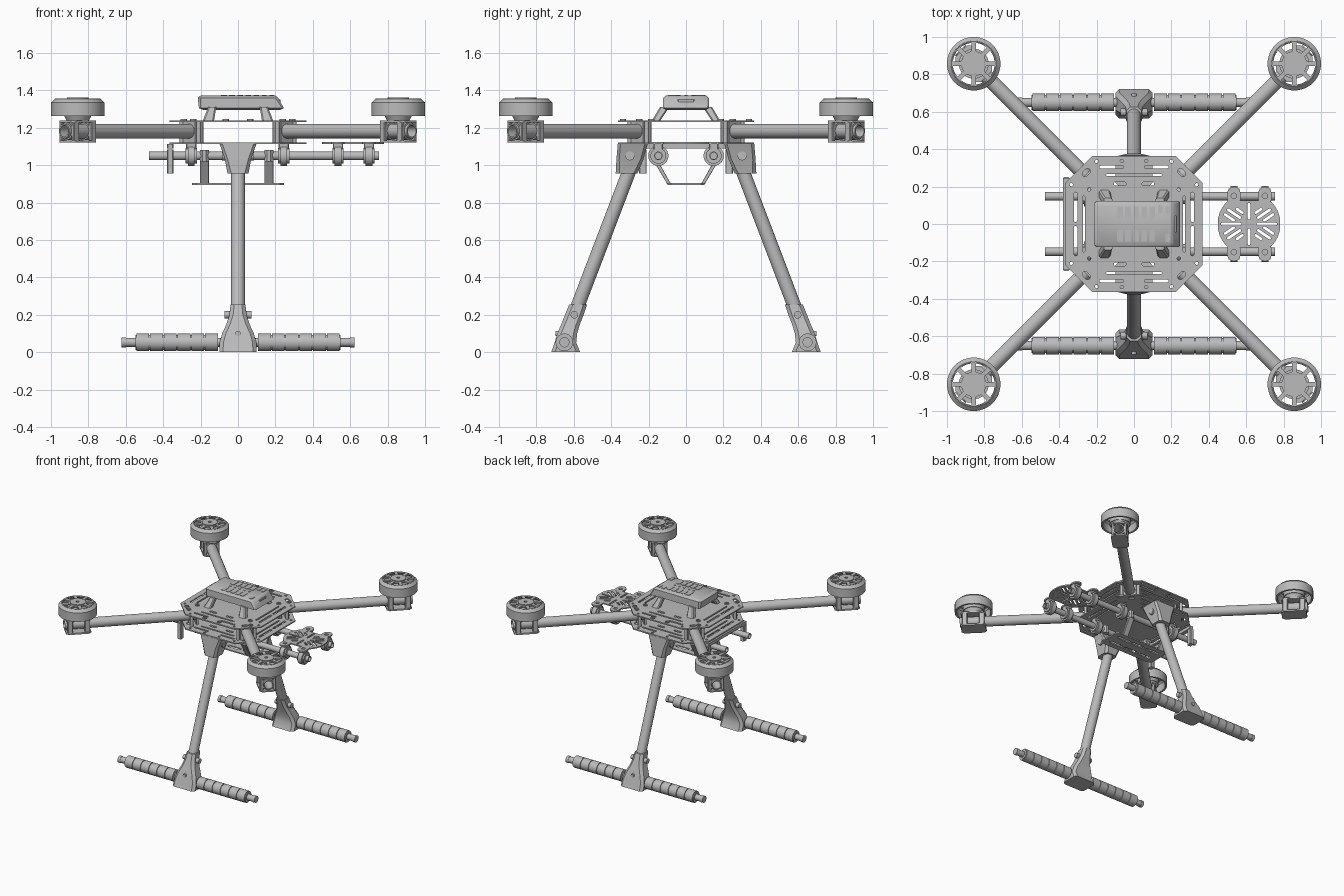
import bpy, bmesh
from math import pi, cos, sin, atan2
from mathutils import Vector, Matrix

if "Cube" in bpy.data.objects:
    bpy.data.objects.remove(bpy.data.objects["Cube"])

grey = bpy.data.materials.new("plain_grey")
grey.use_nodes = True
grey.diffuse_color = (0.5, 0.5, 0.5, 1)
grey.node_tree.nodes["Principled BSDF"].inputs["Base Color"].default_value = (0.5, 0.5, 0.5, 1)
made = []
SIDES = (-1, 1)
CORNERS = [(sx, sy) for sx in SIDES for sy in SIDES]


def add(name, bm, M=Matrix()):
    bm.transform(M)
    bmesh.ops.recalc_face_normals(bm, faces=bm.faces)
    me = bpy.data.meshes.new(name)
    bm.to_mesh(me)
    bm.free()
    me.materials.append(grey)
    ob = bpy.data.objects.new(name, me)
    bpy.context.collection.objects.link(ob)
    made.append(ob)


def loft(name, rings, wrap=False, M=Matrix()):
    """Skin a list of equal point rings; cap the ends unless wrapped."""
    bm = bmesh.new()
    vs = [[bm.verts.new(p) for p in r] for r in rings]
    n = len(vs[0])
    for a, b in zip(vs, vs[1:] + (vs[:1] if wrap else [])):
        for i in range(n):
            j = (i + 1) % n
            bm.faces.new((a[i], a[j], b[j], b[i]))
    if not wrap:
        bm.faces.new(vs[0])
        bm.faces.new(vs[-1])
    add(name, bm, M)


def circle(r, z=0, n=32):
    return [(r * cos(2 * pi * i / n), r * sin(2 * pi * i / n), z) for i in range(n)]


def along(p0, p1):
    d = Vector(p1) - Vector(p0)
    return Matrix.Translation(p0) @ d.to_track_quat("Z", "Y").to_matrix().to_4x4(), d.length


def rod(name, p0, p1, r, r2=None, M=Matrix()):
    A, h = along(p0, p1)
    loft(name, [circle(r), circle(r2 or r, h)], M=M @ A)


def tube(name, p0, p1, ro, ri, M=Matrix()):
    A, h = along(p0, p1)
    loft(name, [circle(ro), circle(ro, h), circle(ri, h), circle(ri)], True, M @ A)


def rect(cx, cy, hx, hy, z, c=0.008):
    """Rectangle with chamfered corners."""
    q = [(hx, hy - c), (hx - c, hy), (c - hx, hy), (-hx, hy - c),
         (-hx, c - hy), (c - hx, -hy), (hx - c, -hy), (hx, c - hy)]
    return [(cx + x, cy + y, z) for x, y in q]


def box(name, loc, size, M=Matrix(), c=0.004):
    x, y, z = loc
    hx, hy, hz = (s / 2 for s in size)
    loft(name, [rect(x, y, hx, hy, z - hz, c), rect(x, y, hx, hy, z + hz, c)], M=M)


def slot(cx, cy, length, width, ang=0, n=6):
    """Capsule outline; a circle when length equals width."""
    pts, h = [], (length - width) / 2
    for end, start in ((h, -pi / 2), (-h, pi / 2)):
        for i in range(n + (1 if h else 0)):
            a = start + pi * i / n
            pts.append(Vector((end + width / 2 * cos(a), width / 2 * sin(a), 0)))
    R = Matrix.Rotation(ang, 3, "Z")
    return [R @ p + Vector((cx, cy, 0)) for p in pts]


def plate(name, outlines, z, t, M=Matrix()):
    """Flat sheet: first outline is the edge, the rest are holes."""
    cu = bpy.data.curves.new(name, "CURVE")
    cu.dimensions, cu.fill_mode, cu.extrude = "2D", "BOTH", t / 2
    for pts in outlines:
        s = cu.splines.new("POLY")
        s.points.add(len(pts) - 1)
        for p, q in zip(s.points, pts):
            p.co = (q[0], q[1], 0, 1)
        s.use_cyclic_u = True
    tmp = bpy.data.objects.new("tmp", cu)
    bpy.context.collection.objects.link(tmp)
    dg = bpy.context.evaluated_depsgraph_get()
    dg.update()
    me = bpy.data.meshes.new_from_object(tmp.evaluated_get(dg))
    bm = bmesh.new()
    bm.from_mesh(me)
    bmesh.ops.remove_doubles(bm, verts=bm.verts, dist=0.0001)
    bpy.data.objects.remove(tmp)
    bpy.data.curves.remove(cu)
    bpy.data.meshes.remove(me)
    add(name, bm, M @ Matrix.Translation((0, 0, z)))


# Slotted body plates
holes = []
for s in SIDES:
    holes += [slot(0, s * 0.262, 0.3, 0.012), slot(s * 0.268, 0, 0.3, 0.012, pi / 2)]
for sx, sy in CORNERS:
    holes += [slot(sx * 0.12, sy * 0.305, 0.13, 0.014), slot(sx * 0.075, sy * 0.215, 0.065, 0.02),
              slot(sx * 0.312, sy * 0.09, 0.16, 0.018, pi / 2),
              slot(sx * 0.255, sy * 0.275, 0.05, 0.03, -sx * sy * pi / 4),
              slot(sx * 0.065, sy * 0.337, 0.022, 0.022), slot(sx * 0.2, sy * 0.335, 0.018, 0.018),
              slot(sx * 0.335, sy * 0.21, 0.018, 0.018), slot(sx * 0.24, sy * 0.185, 0.02, 0.02)]
for name, z in (("top_plate", 1.235), ("bottom_plate", 1.117)):
    plate(name, [rect(0, 0, 0.365, 0.363, 0, 0.14)] + holes, z, 0.01)

# Raised controller on splayed feet
loft("controller_case", [rect(0.02, 0, 0.205, 0.105, 1.295), rect(0.018, 0, 0.227, 0.124, 1.305),
                         rect(0.0, 0, 0.215, 0.122, 1.36, 0.015), rect(0, 0, 0.2, 0.108, 1.372, 0.015)])
for sx, sy in CORNERS:
    loft("controller_foot", [rect(sx * 0.158, sy * 0.16, 0.03, 0.022, 1.238),
                             rect(sx * 0.138, sy * 0.115, 0.022, 0.025, 1.31)])
for i in range(5):
    x = -0.075 + i * 0.043
    for s in SIDES:
        box("case_panel", (x, s * 0.062, 1.373), (0.03, 0.065, 0.005))
    rod("case_button", (x + 0.005, 0, 1.37), (x + 0.005, 0, 1.376), 0.008)
for x, y in ((0.14, 0.08), (0.18, 0.075), (0.18, -0.075)):
    box("case_port", (x, y, 1.373), (0.025, 0.045, 0.005))
box("case_socket", (0.222, 0, 1.343), (0.009, 0.09, 0.018))

# Arms, motor mounts and motors, one per corner
shell = [(0.128, 1.262), (0.143, 1.262), (0.143, 1.335), (0.12, 1.357), (0.112, 1.35), (0.13, 1.33)]
for sx, sy in CORNERS:
    R = Matrix.Rotation(atan2(sy, sx), 4, "Z")
    tube("arm_tube", (0.31, 0, 1.182), (1.315, 0, 1.182), 0.039, 0.031, R)
    for d in (0.315, 0.36):
        box("arm_root_clamp", (d, 0, 1.176), (0.02, 0.1, 0.11), R)
    for x, y in ((0.21, 0.3), (0.3, 0.21)):
        rod("standoff", (sx * x, sy * y, 1.12), (sx * x, sy * y, 1.232), 0.012)
    for x, y in ((0.065, 0.337), (0.24, 0.185), (0.29, 0.25)):
        tube("plate_screw", (sx * x, sy * y, 1.238), (sx * x, sy * y, 1.248), 0.017, 0.009)
    M = Matrix.Translation((sx * 0.857, sy * 0.857, 0)) @ R
    box("mount_top_plate", (0, 0, 1.234), (0.19, 0.125, 0.012), M, 0.02)
    box("mount_bottom_plate", (0, 0, 1.127), (0.19, 0.125, 0.012), M, 0.02)
    for x in (-0.065, 0.065):
        for y in (-0.047, 0.047):
            box("mount_clamp_side", (x, y, 1.18), (0.04, 0.022, 0.1), M)
        tube("mount_clamp_ring", (x - 0.02, 0, 1.182), (x + 0.02, 0, 1.182), 0.047, 0.036, M)
    rod("motor_base", (0, 0, 1.238), (0, 0, 1.27), 0.06, 0.075, M)
    rod("motor_stator", (0, 0, 1.27), (0, 0, 1.335), 0.08, None, M)
    loft("motor_shell", [circle(r, z, 48) for r, z in shell], True, M)
    vents = []
    for i in range(8):
        a = 2 * pi * (i + 0.5) / 8
        vents.append([(r * cos(a + d), r * sin(a + d)) for r, d in
                      ((0.068, -0.2), (0.112, -0.29), (0.117, 0), (0.112, 0.29), (0.068, 0.2))])
    plate("motor_spokes", [circle(0.122, 0, 48)] + vents, 1.35, 0.012, M)
    tube("motor_hub", (0, 0, 1.34), (0, 0, 1.363), 0.058, 0.012, M)

# Landing legs and skids
for s in SIDES:
    loft("leg_top_clamp", [rect(0, s * 0.318, 0.056, 0.058, 0.955, 0.02), rect(0, s * 0.3, 0.07, 0.072, 1.03, 0.015),
                           rect(0, s * 0.285, 0.098, 0.08, 1.113, 0.015)])
    rod("leg_pivot_bolt", (-0.085, s * 0.3, 1.05), (0.085, s * 0.3, 1.05), 0.024)
    tube("leg_tube", (0, s * 0.28, 1.03), (0, s * 0.62, 0.14), 0.037, 0.03)
    loft("foot_joint", [rect(0, s * y, hx, hy, z, 0.02) for z, y, hx, hy in
                        ((0.255, 0.577, 0.04, 0.048), (0.2, 0.597, 0.046, 0.05), (0.15, 0.617, 0.062, 0.05),
                         (0.1, 0.635, 0.085, 0.053), (0.05, 0.645, 0.098, 0.058), (0, 0.643, 0.1, 0.078))])
    rod("foot_bolt", (-0.072, s * 0.597, 0.2), (0.072, s * 0.597, 0.2), 0.02)
    rod("foot_screw", (0, s * 0.6, 0.1), (0, s * 0.698, 0.1), 0.014)
    tube("skid_tube", (-0.615, s * 0.65, 0.053), (0.615, s * 0.65, 0.053), 0.024, 0.018)
    for e in SIDES:
        rod("skid_cap", (e * 0.6, s * 0.65, 0.053), (e * 0.622, s * 0.65, 0.053), 0.027)
        for i in range(6):
            x = 0.108 + i * 0.0735
            rod("skid_sleeve", (e * x, s * 0.65, 0.053), (e * (x + 0.068), s * 0.65, 0.053), 0.047)
            rod("sleeve_core", (e * x, s * 0.65, 0.053), (e * (x + 0.0735), s * 0.65, 0.053), 0.04)

# Payload rails with clamps
for s in SIDES:
    y = s * 0.148
    tube("payload_rail", (-0.475, y, 1.05), (0.755, y, 1.05), 0.023, 0.017)
    for x in (-0.25, 0.245, 0.535, 0.7):
        tube("rail_clamp", (x - 0.03, y, 1.05), (x + 0.03, y, 1.05), 0.042, 0.022)
        tube("rail_clamp_band", (x - 0.018, y, 1.05), (x + 0.018, y, 1.05), 0.054, 0.022)
        box("rail_clamp_pad", (x, y, 1.1), (0.055, 0.05, 0.025))
    # Hanging tray struts
    for x in (-0.18, 0.165):
        loft("tray_strut", [rect(x, s * 0.088, 0.024, 0.01, 0.895, 0.002),
                            rect(x, s * 0.16, 0.024, 0.012, 1.02, 0.002)])
        box("tray_strut_pad", (x, y, 1.05), (0.048, 0.065, 0.06), c=0.015)
    # Rear hanger tab
    box("rear_hanger_tab", (-0.362, s * 0.23, 1.02), (0.034, 0.04, 0.13))
box("rear_hanger_bar", (-0.362, 0, 1.1), (0.034, 0.49, 0.024))

# Tray and slotted sensor plate
plate("tray", [rect(0, 0, 0.245, 0.1, 0, 0.02)] +
      [slot(x, s * 0.045, 0.12, 0.025) for x in (-0.14, 0, 0.14) for s in SIDES], 0.9, 0.01)
edge = [(max(-0.165, min(0.165, 0.168 * cos(a))) + 0.615, max(-0.125, min(0.125, 0.168 * sin(a))))
        for a in (2 * pi * (i + 0.5) / 48 for i in range(48))]
cuts = [slot(0.615, s * 0.068, 0.09, 0.014, pi / 2) for s in SIDES]
cuts += [slot(0.615 + s * 0.095, 0, 0.11, 0.014) for s in SIDES]
for sx, sy in CORNERS:
    cuts += [slot(0.615 + sx * x, sy * y, l, 0.015, sx * sy * 0.6)
             for x, y, l in ((0.05, 0.07, 0.05), (0.08, 0.055, 0.09), (0.105, 0.035, 0.07))]
    plate("sensor_plate_tab", [slot(0.617 + sx * 0.083, sy * 0.15, 0.1, 0.072, pi / 2),
                               slot(0.617 + sx * 0.083, sy * 0.15, 0.03, 0.03)], 1.118, 0.012)
plate("sensor_plate", [edge] + cuts, 1.118, 0.01)

# Smooth round parts, keep edges crisp
bpy.ops.object.select_all(action="DESELECT")
for ob in made:
    ob.select_set(True)
bpy.context.view_layer.objects.active = made[0]
bpy.ops.object.shade_smooth_by_angle(angle=0.6)
